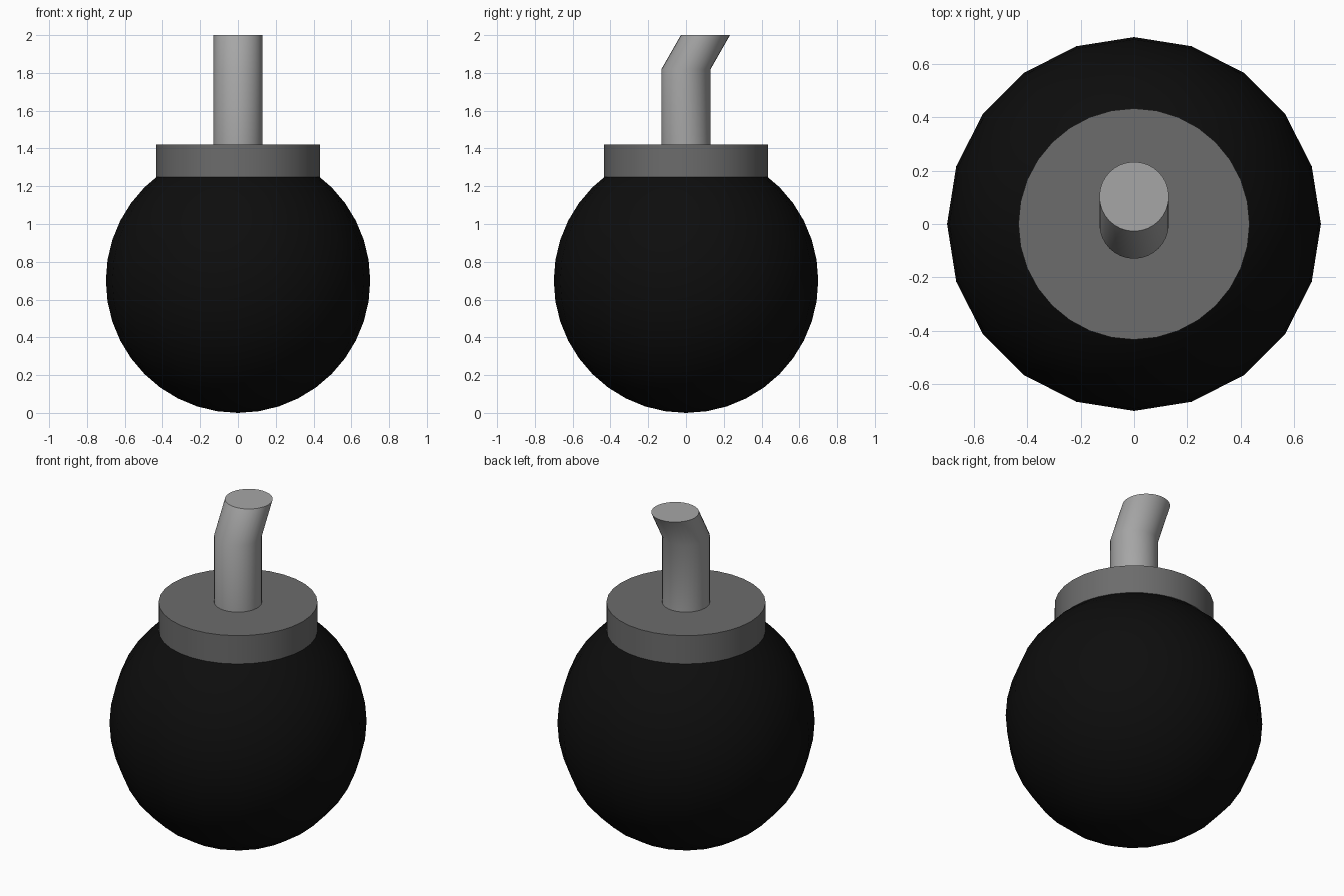
import bpy, bmesh, math

if "Cube" in bpy.data.objects:
    bpy.data.objects.remove(bpy.data.objects["Cube"])


def finish(obj, name, angle=40):
    obj.name = name
    bpy.context.view_layer.objects.active = obj
    obj.select_set(True)
    bpy.ops.object.shade_smooth_by_angle(angle=math.radians(angle))
    obj.select_set(False)
    return obj


def paint(obj, shade):
    mat = bpy.data.materials.new(obj.name + "_paint")
    mat.diffuse_color = (shade, shade, shade, 1)
    mat.use_nodes = True
    mat.node_tree.nodes["Principled BSDF"].inputs["Base Color"].default_value = mat.diffuse_color
    obj.data.materials.append(mat)


# round body
bpy.ops.mesh.primitive_uv_sphere_add(segments=20, ring_count=20, radius=0.7,
                                     location=(0, 0, 0.7))
paint(finish(bpy.context.object, "round_body"), 0.004)

# collar disc
bpy.ops.mesh.primitive_cylinder_add(vertices=32, radius=0.433, depth=0.17,
                                    location=(0, 0, 1.335))
paint(finish(bpy.context.object, "collar"), 0.15)

# bent fuse: level rings swept upwards, the last one shifted back
bm = bmesh.new()
rings = []
for y, z in ((0, 1.4), (0, 1.82), (0.103, 2.0)):
    rings.append([bm.verts.new((0.13 * math.cos(i * math.tau / 32),
                                y + 0.13 * math.sin(i * math.tau / 32), z))
                  for i in range(32)])
for low, high in zip(rings, rings[1:]):
    for i in range(32):
        j = (i + 1) % 32
        bm.faces.new((low[i], low[j], high[j], high[i]))
bm.faces.new(rings[0][::-1])
bm.faces.new(rings[-1])
mesh = bpy.data.meshes.new("fuse")
bm.to_mesh(mesh)
bm.free()
fuse = bpy.data.objects.new("fuse", mesh)
bpy.context.collection.objects.link(fuse)
paint(finish(fuse, "fuse"), 0.38)
